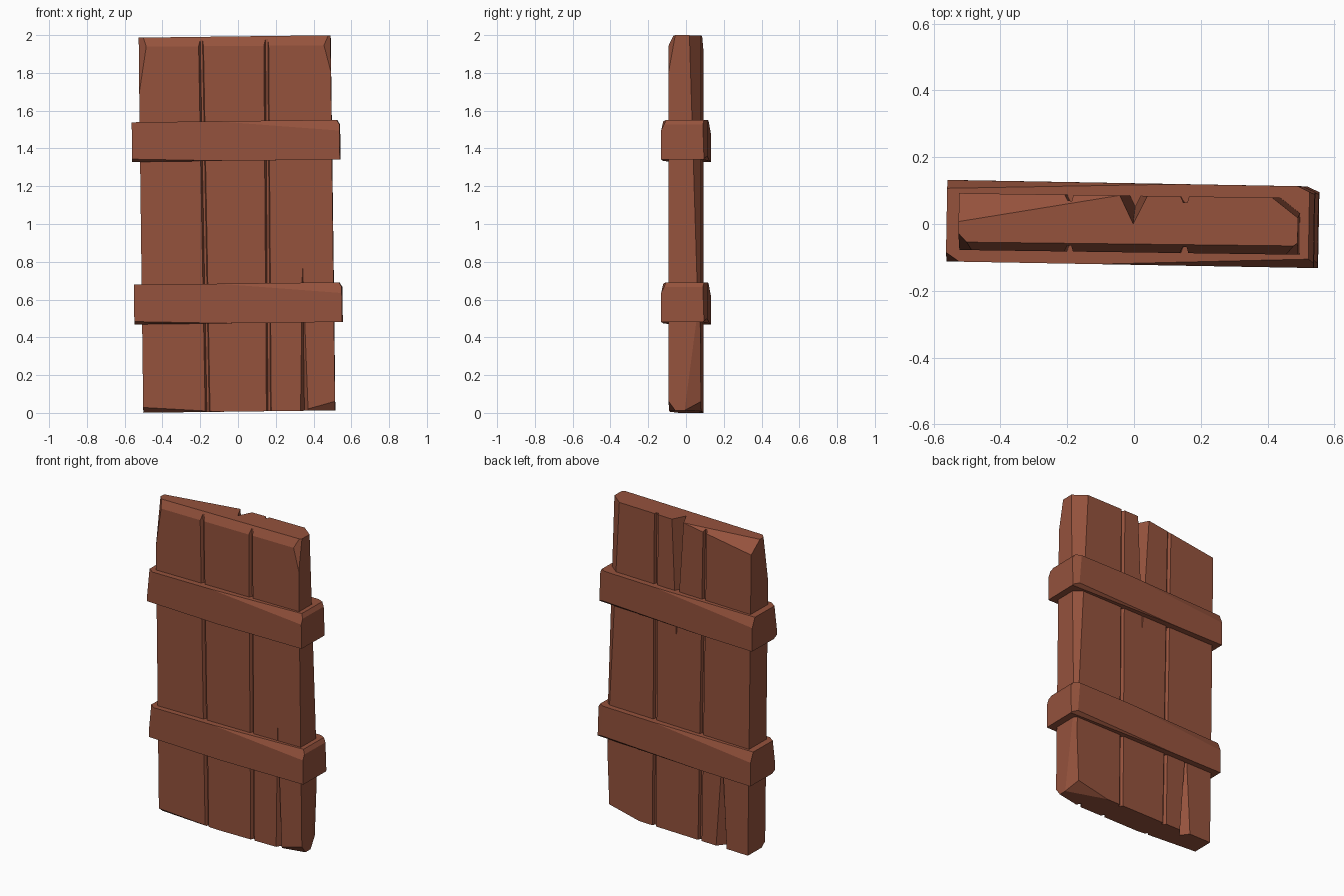
import bpy, bmesh
from mathutils import Vector

if "Cube" in bpy.data.objects:
    bpy.data.objects.remove(bpy.data.objects["Cube"])

wood = bpy.data.materials.new("wood")
wood.diffuse_color = (0.30, 0.085, 0.046, 1)
wood.use_nodes = True
wood.node_tree.nodes["Principled BSDF"].inputs["Base Color"].default_value = wood.diffuse_color


def chamfer(bm, p1, p2, p3):
    """Slice off the corner outside the plane through three points."""
    p1, p2, p3 = Vector(p1), Vector(p2), Vector(p3)
    n = (p2 - p1).cross(p3 - p1).normalized()
    if n.dot(p1) < 0:
        n = -n
    geom = bm.verts[:] + bm.edges[:] + bm.faces[:]
    bmesh.ops.bisect_plane(bm, geom=geom, plane_co=p1, plane_no=n, clear_outer=True)
    bmesh.ops.holes_fill(bm, edges=[e for e in bm.edges if e.is_boundary])


def finish(name, bm, loc, rot):
    bmesh.ops.recalc_face_normals(bm, faces=bm.faces)
    me = bpy.data.meshes.new(name)
    bm.to_mesh(me)
    bm.free()
    ob = bpy.data.objects.new(name, me)
    ob.location, ob.rotation_euler = loc, rot
    me.materials.append(wood)
    bpy.context.collection.objects.link(ob)
    return ob


def cracked(ob, x, w, side, depth, z_open, z_tip):
    """Cut a tapering V split into the front (-1) or back (1) face."""
    y = side * 0.088
    bm = bmesh.new()
    v = [bm.verts.new(p) for p in ((x - w, y, z_open), (x + w, y, z_open),
                                   (x, side * (0.085 - depth), z_open), (x, y, z_tip))]
    for f in ((0, 1, 2), (0, 1, 3), (1, 2, 3), (2, 0, 3)):
        bm.faces.new([v[i] for i in f])
    cutter = finish("crack_cutter", bm, ob.location, ob.rotation_euler)
    cutter.hide_render = True
    bpy.context.view_layer.update()
    mod = ob.modifiers.new("crack", 'BOOLEAN')
    mod.operation, mod.object, mod.solver = 'DIFFERENCE', cutter, 'EXACT'
    bpy.context.view_layer.objects.active = ob
    bpy.ops.object.modifier_apply(modifier=mod.name)
    bpy.data.objects.remove(cutter)


# Plank panel: cross-section with V seams on both faces, lofted upward
W, D, H = 0.508, 0.085, 0.993


def section(bm, z, seams):
    front = [(-W, -D)]
    for s in seams:
        front += [(s - 0.013, -D), (s - 0.004, -D + 0.018), (s + 0.008, -D + 0.018), (s + 0.013, -D)]
    front.append((W, -D))
    back = [(x, -y) for x, y in reversed(front)]
    return [bm.verts.new((x, y, z)) for x, y in front + back]


bm = bmesh.new()
low = section(bm, -H, (-0.167, 0.157))
high = section(bm, H, (-0.178, 0.168))
bm.faces.new(low)
bm.faces.new(high)
for i in range(len(low)):
    j = (i + 1) % len(low)
    bm.faces.new((low[i], low[j], high[j], high[i]))

# Worn edges of the panel
for cut in (
    ((-0.5, -D, 0.945), (0.5, -D, 0.94), (0, -0.06, H)),            # top front
    ((-W, -D, 0.70), (-0.46, -D, H), (-W, -0.035, H)),              # top left front
    ((W, -D, 0.80), (0.46, -D, H), (W, -0.05, H)),                  # top right front
    ((W, 0.025, H), (0.43, D, H), (W, 0.07, -0.45)),                # right back
    ((-W, 0.0, H), (-0.18, 0.058, H), (-W, D, 0.925)),              # top left back
    ((W, 0.065, -0.5), (W, 0.0, -H), (0.475, D, -H)),               # low right back
    ((0.36, -D, -0.985), (W, -D, -0.945), (W, -0.05, -H)),          # bottom right front
    ((-W, -D, -0.965), (-0.17, -D, -0.988), (-W, -0.05, -H)),       # bottom left front
    ((W, D, -0.94), (0.3, D, -0.985), (W, 0.0, -H)),                # bottom right back
):
    chamfer(bm, *cut)
panel = finish("plank_panel", bm, (-0.005, 0, 1.0), (0, -0.0125, -0.014))

# Splits in the planks
cracked(panel, 0.015, 0.043, 1, 0.085, 1.0, 0.22)
cracked(panel, -0.32, 0.04, 1, 0.05, -1.0, -0.36)
cracked(panel, 0.345, 0.022, -1, 0.035, -1.0, -0.13)

# Cross bars wrapping the panel
L, T, B = 0.55, 0.122, 0.105
for name, x, z in (("upper_bar", -0.01, 1.44), ("lower_bar", 0.002, 0.58)):
    bm = bmesh.new()
    bmesh.ops.create_cube(bm, size=2)
    bmesh.ops.scale(bm, vec=(L, T, B), verts=bm.verts)
    for cut in (
        ((-0.1, -T, B), (L, -T, 0.048), (L, -0.095, B)),            # top front taper
        ((-L, T, 0.045), (0.15, T, B), (-L, 0.097, B)),             # top back taper
        ((-L, -T, -0.09), (-0.05, -T, -B), (-L, -0.09, -B)),        # bottom left front
        ((L, T, -0.085), (-0.2, T, -B), (L, 0.1, -B)),              # bottom right back
        ((-0.51, -T, B), (-L, -0.095, B), (-L, -T, -0.06)),         # left front corner
        ((0.50, T, B), (L, 0.098, B), (0.515, T, -B)),              # right back corner
        ((L, 0, 0.08), (0.535, 0, B), (L, T, 0.08)),                # right top edge
    ):
        chamfer(bm, *cut)
    finish(name, bm, (x, 0, z), (0, -0.012, -0.018))
